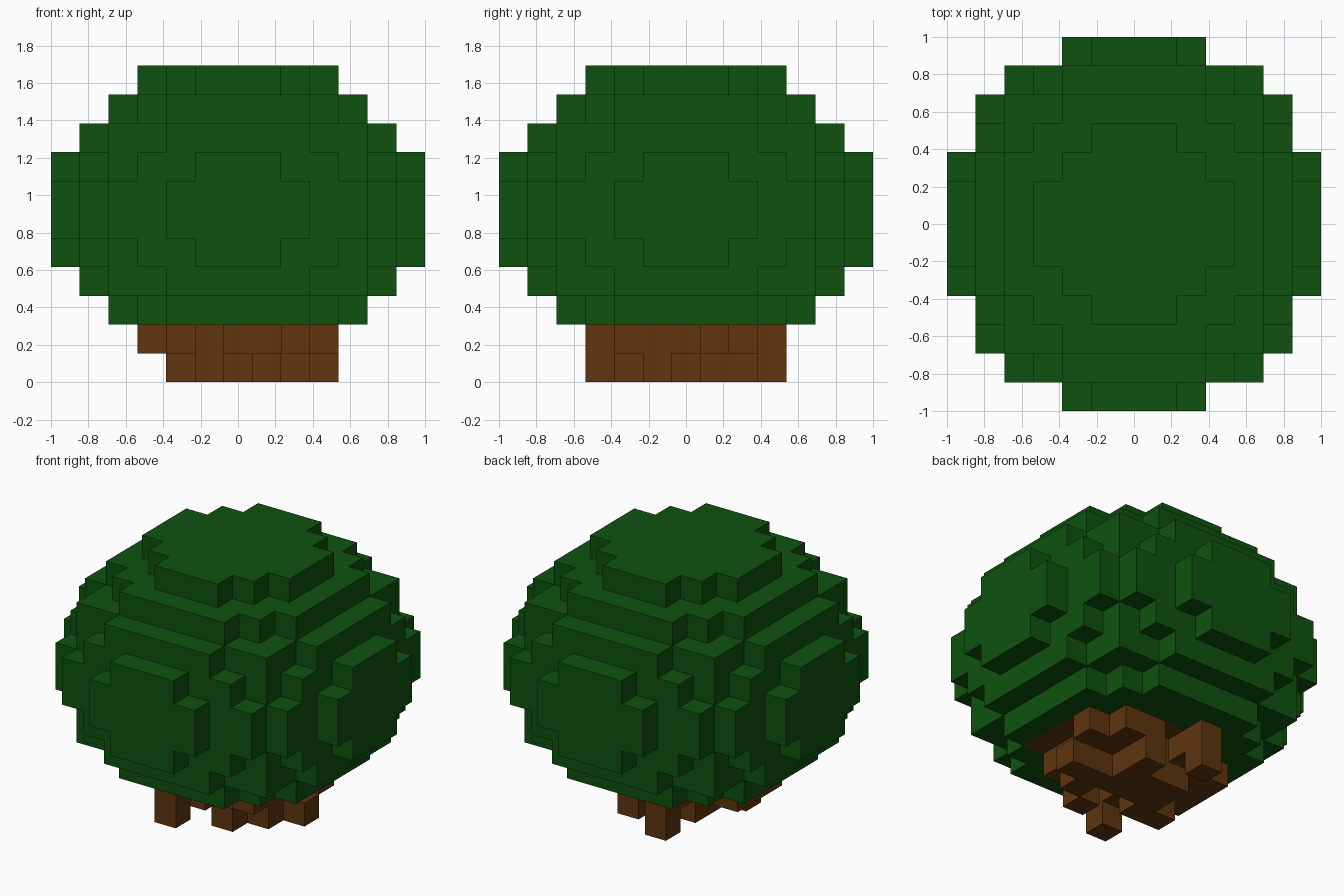
import bpy
import bmesh
from mathutils import Vector

cube = bpy.data.objects.get("Cube")
if cube:
    bpy.data.objects.remove(cube, do_unlink=True)

S = 2 / 13  # block size


def material(name, rgb):
    m = bpy.data.materials.new(name)
    m.use_nodes = True
    m.diffuse_color = (*rgb, 1)
    bsdf = m.node_tree.nodes["Principled BSDF"]
    bsdf.inputs["Base Color"].default_value = (*rgb, 1)
    bsdf.inputs["Roughness"].default_value = 1
    return m


def build_blocks(name, cells, solid, mat):
    """Join unit blocks into one shell, keeping only the exposed faces."""
    bm = bmesh.new()
    verts = {}

    def vert(p):
        key = tuple(round(c * 2) for c in p)
        if key not in verts:
            verts[key] = bm.verts.new(p * S)
        return verts[key]

    for cell in sorted(cells):
        centre = Vector(cell) + Vector((0, 0, 0.5))
        for axis in range(3):
            for sign in (-1, 1):
                n = Vector((0, 0, 0))
                n[axis] = sign
                if tuple(int(a + b) for a, b in zip(cell, n)) in solid:
                    continue
                u = Vector((0, 0, 0))
                u[(axis + 1) % 3] = 0.5
                v = n.cross(u)
                mid = centre + n * 0.5
                bm.faces.new([vert(mid + a * u + b * v)
                              for a, b in ((-1, -1), (1, -1), (1, 1), (-1, 1))])
    mesh = bpy.data.meshes.new(name)
    bm.to_mesh(mesh)
    bm.free()
    mesh.materials.append(mat)
    obj = bpy.data.objects.new(name, mesh)
    bpy.context.collection.objects.link(obj)
    return obj


def layer(rows, z):
    """Read a block plan: first row is the back, columns run from -x to +x."""
    return {(c - 3, 3 - r, z) for r, row in enumerate(rows)
            for c, mark in enumerate(row) if mark == "#"}


# Root tips touching the ground
root_tips = layer(["..#....",
                   "....#..",
                   "..###..",
                   "..#####",
                   ".##..#.",
                   "....#..",
                   "..#...."], 0)

# Spreading root crown
root_crown = layer(["..#....",
                    "..#.##.",
                    "#######",
                    "######.",
                    "######.",
                    ".##..#.",
                    "..#...."], 1)

# Trunk core, flush with the underside of the leaves
trunk_core = layer([".......",
                    ".#####.",
                    "#######",
                    "#######",
                    "#######",
                    "#######",
                    "......."], 2)

# Leaf crown: a flattened ball of blocks
leaves = {(x, y, z) for x in range(-6, 7) for y in range(-6, 7) for z in range(2, 11)
          if x * x + y * y + 1.5 * (z - 5.5) ** 2 <= 42} - trunk_core

wood = root_tips | root_crown | trunk_core
solid = wood | leaves

leaf_green = material("leaf_green", (0.0045, 0.085, 0.0045))
bark_brown = material("bark_brown", (0.112, 0.035, 0.0045))

build_blocks("leaf_crown", leaves, solid, leaf_green)
build_blocks("trunk_core", trunk_core, solid, bark_brown)
build_blocks("root_crown", root_crown, solid, bark_brown)
build_blocks("root_tips", root_tips, solid, bark_brown)
